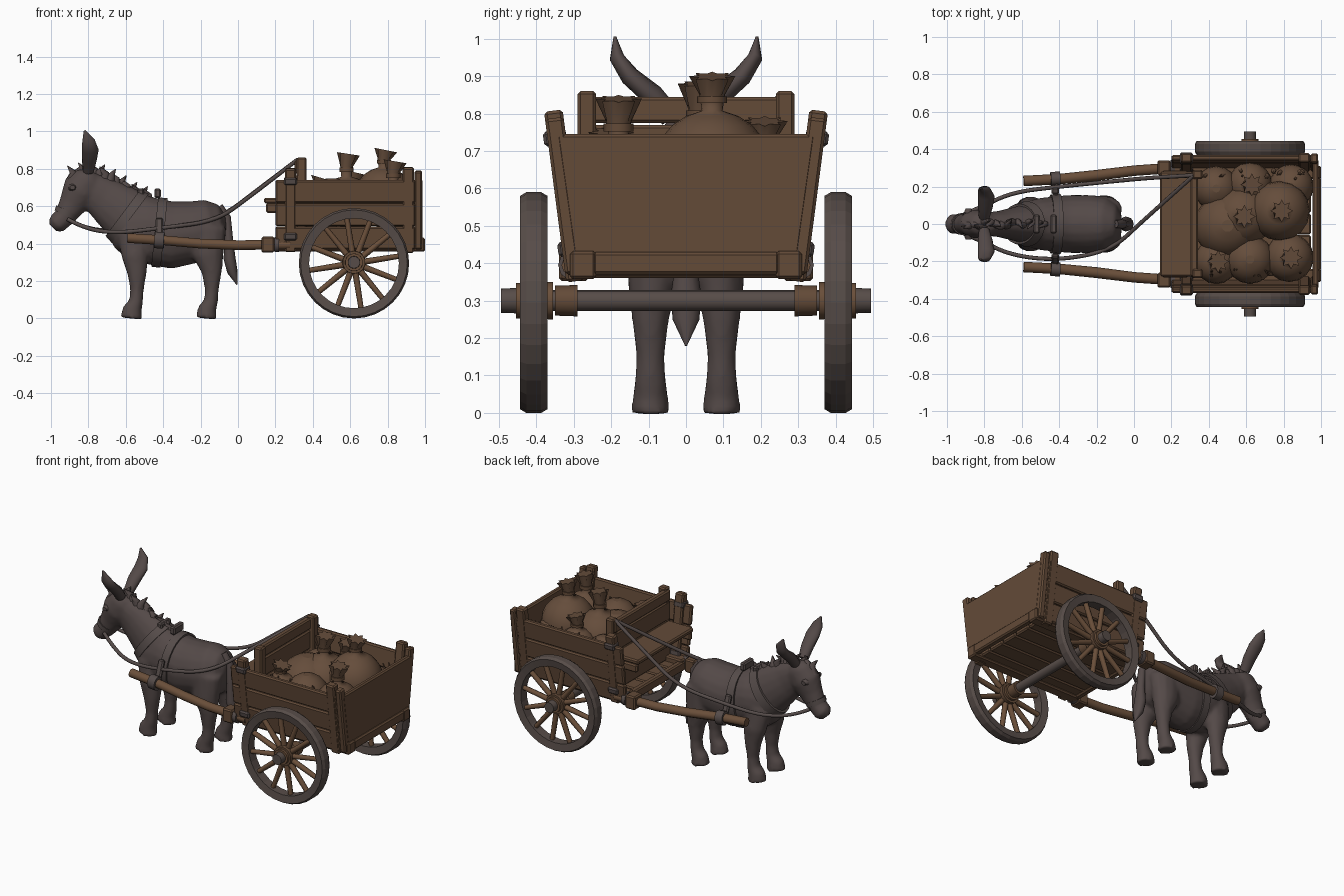
import bpy, bmesh, math, random
from mathutils import Vector, Matrix

if "Cube" in bpy.data.objects:
    bpy.data.objects.remove(bpy.data.objects["Cube"])
random.seed(4)

def material(name, c):
    m = bpy.data.materials.new(name)
    m.diffuse_color = (*c, 1)
    m.use_nodes = True
    m.node_tree.nodes["Principled BSDF"].inputs["Base Color"].default_value = m.diffuse_color
    return m

GREY = material("grey_hide", (0.088, 0.067, 0.064))
STRAP = material("strap_grey", (0.092, 0.072, 0.068))
WOOD = material("brown_wood", (0.125, 0.069, 0.039))
SHAFT = material("light_wood", (0.145, 0.078, 0.042))
SACK = material("sack_cloth", (0.130, 0.074, 0.044))
IRON = material("rim_grey", (0.095, 0.073, 0.065))

def finish(name, bm, mat, smooth=True, bevel=0):
    bmesh.ops.recalc_face_normals(bm, faces=bm.faces)
    me = bpy.data.meshes.new(name)
    for f in bm.faces:
        f.smooth = smooth and len(f.verts) <= 4
    bm.to_mesh(me)
    bm.free()
    ob = bpy.data.objects.new(name, me)
    bpy.context.collection.objects.link(ob)
    me.materials.append(mat)
    if bevel:
        b = ob.modifiers.new("bevel", 'BEVEL')
        b.width = bevel
    return ob

def loft(bm, stations, n=12, star=1.0):
    """Oval rings (x, y, z, side radius, up radius) joined into a closed body."""
    P = [Vector(s[:3]) for s in stations]
    rings = []
    for i, s in enumerate(stations):
        t = (P[min(i + 1, len(P) - 1)] - P[max(i - 1, 0)]).normalized()
        ref = Vector((0, 1, 0)) if abs(t.y) < 0.9 else Vector((0, 0, 1))
        side = (ref - t * ref.dot(t)).normalized()
        up = t.cross(side)
        ring = []
        for k in range(n):
            a = 2 * math.pi * k / n
            f = star if i == len(P) - 1 and k % 2 else 1
            ring.append(bm.verts.new(P[i] + f * (side * s[3] * math.cos(a) + up * s[4] * math.sin(a))))
        rings.append(ring)
    for r, q in zip(rings, rings[1:]):
        for k in range(n):
            bm.faces.new((r[k], r[(k + 1) % n], q[(k + 1) % n], q[k]))
    bm.faces.new(rings[0])
    bm.faces.new(rings[-1])

def part(name, stations, mat, n=12, star=1.0):
    bm = bmesh.new()
    loft(bm, stations, n, star)
    return finish(name, bm, mat)

def box(name, c, size, mat=WOOD, tilt=0, taper=1.0, bevel=0.008):
    bm = bmesh.new()
    bmesh.ops.create_cube(bm, size=1)
    for v in bm.verts:
        v.co = Vector(v.co[i] * size[i] for i in range(3))
        if v.co.z > 0:
            v.co.y *= taper
    bm.transform(Matrix.Translation(c) @ Matrix.Rotation(tilt, 4, 'X'))
    return finish(name, bm, mat, False, bevel)

def ring(name, c, profile, mat, n=32):
    """Closed (radius, y) profile turned about the y axis."""
    bm = bmesh.new()
    rows = []
    for k in range(n):
        a = 2 * math.pi * k / n
        rows.append([bm.verts.new((c[0] + r * math.cos(a), c[1] + y, c[2] + r * math.sin(a))) for r, y in profile])
    m = len(profile)
    for k in range(n):
        for j in range(m):
            p, q = rows[k], rows[(k + 1) % n]
            bm.faces.new((p[j], p[(j + 1) % m], q[(j + 1) % m], q[j]))
    return finish(name, bm, mat, False)

def cord(name, pts, r, mat):
    cu = bpy.data.curves.new(name, 'CURVE')
    cu.dimensions = '3D'
    cu.bevel_depth, cu.bevel_resolution, cu.use_fill_caps = r, 2, True
    sp = cu.splines.new('NURBS')
    sp.points.add(len(pts) - 1)
    for p, c in zip(sp.points, pts):
        p.co = (*c, 1)
    sp.order_u, sp.use_endpoint_u, sp.resolution_u = 3, True, 6
    ob = bpy.data.objects.new(name, cu)
    bpy.context.collection.objects.link(ob)
    cu.materials.append(mat)

# Donkey: overlapping lofts fused into one smooth skin
bm = bmesh.new()
loft(bm, [(-.69, 0, .47, .03, .04), (-.66, 0, .47, .08, .10), (-.60, 0, .475, .115, .15), (-.5, 0, .475, .14, .18),
          (-.35, 0, .445, .155, .18), (-.22, 0, .465, .155, .165), (-.14, 0, .49, .14, .15),
          (-.09, 0, .50, .10, .11), (-.065, 0, .50, .04, .05)], 20)
loft(bm, [(-.82, 0, .72, .06, .08), (-.72, 0, .645, .07, .115), (-.62, 0, .57, .095, .145), (-.5, 0, .50, .125, .15)], 16)
loft(bm, [(-.99, 0, .485, .03, .03), (-.97, 0, .505, .055, .054), (-.93, 0, .54, .052, .056), (-.885, 0, .61, .06, .075),
          (-.845, 0, .68, .078, .098), (-.80, 0, .745, .07, .085), (-.78, 0, .78, .045, .05)], 16)
for s in (-1, 1):
    y = s * .095
    loft(bm, [(-.56, s * .07, .46, .06, .09), (-.55, s * .09, .33, .058, .072), (-.54, y, .24, .046, .052), (-.54, y, .15, .037, .036),
              (-.545, y, .09, .042, .038), (-.565, y, .05, .047, .052), (-.57, y, 0, .052, .06)])
    loft(bm, [(-.17, s * .08, .48, .07, .11), (-.16, s * .09, .34, .066, .085), (-.14, y, .25, .05, .055), (-.14, y, .15, .038, .037),
              (-.145, y, .09, .042, .038), (-.165, y, .05, .047, .05), (-.17, y, 0, .052, .058)])
body = finish("donkey_body", bm, GREY)
rm = body.modifiers.new("fuse", 'REMESH')
rm.mode, rm.voxel_size, rm.use_smooth_shade = 'VOXEL', 0.012, True
sm = body.modifiers.new("soften", 'SMOOTH')
sm.iterations = 4

part("tail", [(-.10, 0, .60, .02, .02), (-.06, 0, .54, .024, .022), (-.05, 0, .42, .026, .024), (-.045, 0, .32, .04, .032),
              (-.03, 0, .25, .036, .028), (-.005, 0, .18, .003, .003)], GREY)
for s in (-1, 1):
    part("ear", [(-.80, s * .04, .79, .03, .03), (-.795, s * .09, .85, .03, .04), (-.79, s * .15, .90, .026, .045),
                 (-.80, s * .185, .95, .02, .034), (-.82, s * .19, 1.005, .004, .005)], GREY)
    part("eye", [(-.885, s * .06, .70, .02, .025), (-.885, s * .082, .70, .012, .015)], GREY, 8)

# Mane tufts along the crest of the neck
for i in range(15):
    t = i / 14
    x = -.89 + .40 * t
    z = .76 + .12 * math.sin(math.pi * min(t * 1.3, 1)) * .25 - .12 * max(0, t - .2) / .8
    part("mane_tuft", [(x, 0, z - .03, .03, .04), (x + .01, random.uniform(-.02, .02), z + .02, .018, .022),
                       (x + .035 * (1 if i % 2 else -.6), random.uniform(-.03, .03), z + .055, .003, .003)], GREY, 6)

# Harness bands, hitch strap and bridle
part("girth_band", [(-.445, 0, .462, .158, .186), (-.395, 0, .457, .162, .187)], STRAP, 24)
part("collar", [(-.575, 0, .535, .122, .165), (-.615, 0, .565, .108, .155)], STRAP, 24)
part("nose_band", [(-.925, 0, .55, .058, .062), (-.912, 0, .575, .06, .067)], STRAP, 16)
for x in (-.52, -.43):
    box("saddle_ring", (x, 0, .67), (.035, .10, .05), STRAP)
for s in (-1, 1):
    box("hitch_strap", (-.42, s * .19, .47), (.04, .025, .14), STRAP, s * .35)
    part("shaft_loop", [(-.445, s * .24, .42, .038, .044), (-.395, s * .243, .417, .038, .044)], STRAP)
cord("near_rein", [(-.91, -.05, .53), (-.82, -.09, .48), (-.65, -.17, .455), (-.4, -.195, .485), (-.12, -.14, .52),
                   (.05, .02, .64), (.32, .26, .85)], .011, STRAP)
cord("far_rein", [(-.91, .05, .53), (-.82, .09, .48), (-.65, .17, .465), (-.4, .20, .49), (-.1, .23, .53),
                  (.12, .25, .70), (.32, .26, .85)], .011, STRAP)

# Wheels, hubs and axle
for s in (-1, 1):
    c = (.62, s * .407, .295)
    ring("wheel_rim", c, [(.24, -.03), (.285, -.037), (.295, -.02), (.295, .02), (.285, .037), (.24, .03)], IRON)
    for k in range(12):
        a = 2 * math.pi * (k + .3) / 12
        d = Vector((math.cos(a), 0, math.sin(a)))
        p, q = Vector(c) + d * .04, Vector(c) + d * .25
        part("spoke", [(*p, .018, .017), (*q, .016, .014)], SHAFT, 8)
    for name, y0, y1, r, mat in (("hub", .355, .455, .05, SHAFT), ("hub_flange", .37, .44, .064, WOOD),
                                 ("axle_collar", .29, .35, .042, WOOD), ("axle_cap", .45, .495, .034, IRON)):
        part(name, [(.62, s * y0, .3, r, r), (.62, s * y1, .3, r * .95, r * .95)], mat, 14)
part("axle", [(.62, -.47, .3, .028, .028), (.62, .47, .3, .028, .028)], IRON, 14)

# Cart bed and flared sides
for i in range(5):
    box("floor_plank", (.57, -.232 + .116 * i, .385), (.75, .113, .03))
for s in (-1, 1):
    box("side_sill", (.60, s * .275, .395), (.80, .07, .075))
    for k in range(3):
        z = .43 + .125 * k
        box("side_plank", (.575, s * (.305 + .13 * (z - .36)), z), (.75, .03, .122), WOOD, -s * .13)
    box("rear_post", (.91, s * .325, .58), (.06, .05, .46), WOOD, -s * .13)
    box("tail_post", (.965, s * .325, .58), (.04, .05, .42), WOOD, -s * .13)
    box("front_post", (.28, s * .325, .58), (.06, .05, .45), WOOD, -s * .13)
    box("rail_post", (.34, s * .265, .62), (.055, .05, .48))
    for z in (.44, .735):
        box("post_band", (.28, s * (.33 + .13 * (z - .58)), z), (.07, .062, .04), STRAP, -s * .13)
    box("seat_bracket", (.22, s * .27, .59), (.14, .03, .05))
box("tailboard", (.97, 0, .575), (.032, .60, .34), taper=1.16)
box("tail_sill", (.98, 0, .40), (.04, .50, .06))
for k in range(3):
    box("front_board", (.325, 0, .46 + .125 * k), (.03, .58, .12))
box("front_rail", (.322, 0, .81), (.04, .56, .07))
box("seat_board", (.23, 0, .63), (.18, .56, .03))
box("foot_board", (.215, 0, .39), (.04, .56, .06))

# Shafts and their sockets
for s in (-1, 1):
    part("shaft", [(-.59, s * .23, .43, .028, .027), (-.4, s * .24, .418, .028, .027), (-.2, s * .26, .40, .029, .027),
                   (0, s * .285, .392, .028, .027), (.28, s * .305, .395, .028, .027)], SHAFT, 10)
    box("shaft_socket", (.16, s * .30, .395), (.07, .08, .085), WOOD)
    part("socket_band", [(.195, s * .30, .395, .042, .042), (.22, s * .30, .395, .042, .042)], STRAP, 10)

# Sacks with tied necks
for x, y, z, r, neck in ((.50, -.01, .57, .18, 0), (.58, .04, .60, .16, .12), (.78, .07, .65, .16, .09),
                         (.83, -.18, .60, .13, .11), (.62, -.19, .60, .13, 0), (.62, .21, .58, .12, .08),
                         (.44, -.20, .57, .12, .06), (.84, .20, .56, .12, 0), (.44, .19, .57, .12, 0)):
    st = [(x, y, z + r * math.sin(a), r * math.cos(a), r * math.cos(a)) for a in
          [math.radians(d) for d in range(-80, 81, 16)]]
    if neck:
        st += [(x, y, z + r + neck * .3, .032, .032), (x, y, z + r + neck * .45, .034, .034),
               (x + .01, y, z + r + neck, .062, .062)]
        part("sack_tie", [(x, y, z + r + neck * .2, .04, .04), (x, y, z + r + neck * .4, .04, .04)], WOOD, 10)
    part("sack", st, SACK, 16, .6 if neck else 1)
# Straw scraps between sacks and walls
for i in range(24):
    x, y = random.uniform(.38, .9), random.choice((-1, 1)) * random.uniform(.25, .29)
    part("straw", [(x, y, .62, .016, .016), (x + random.uniform(-.03, .03), y * .95, .70, .003, .003)], SACK, 5)
